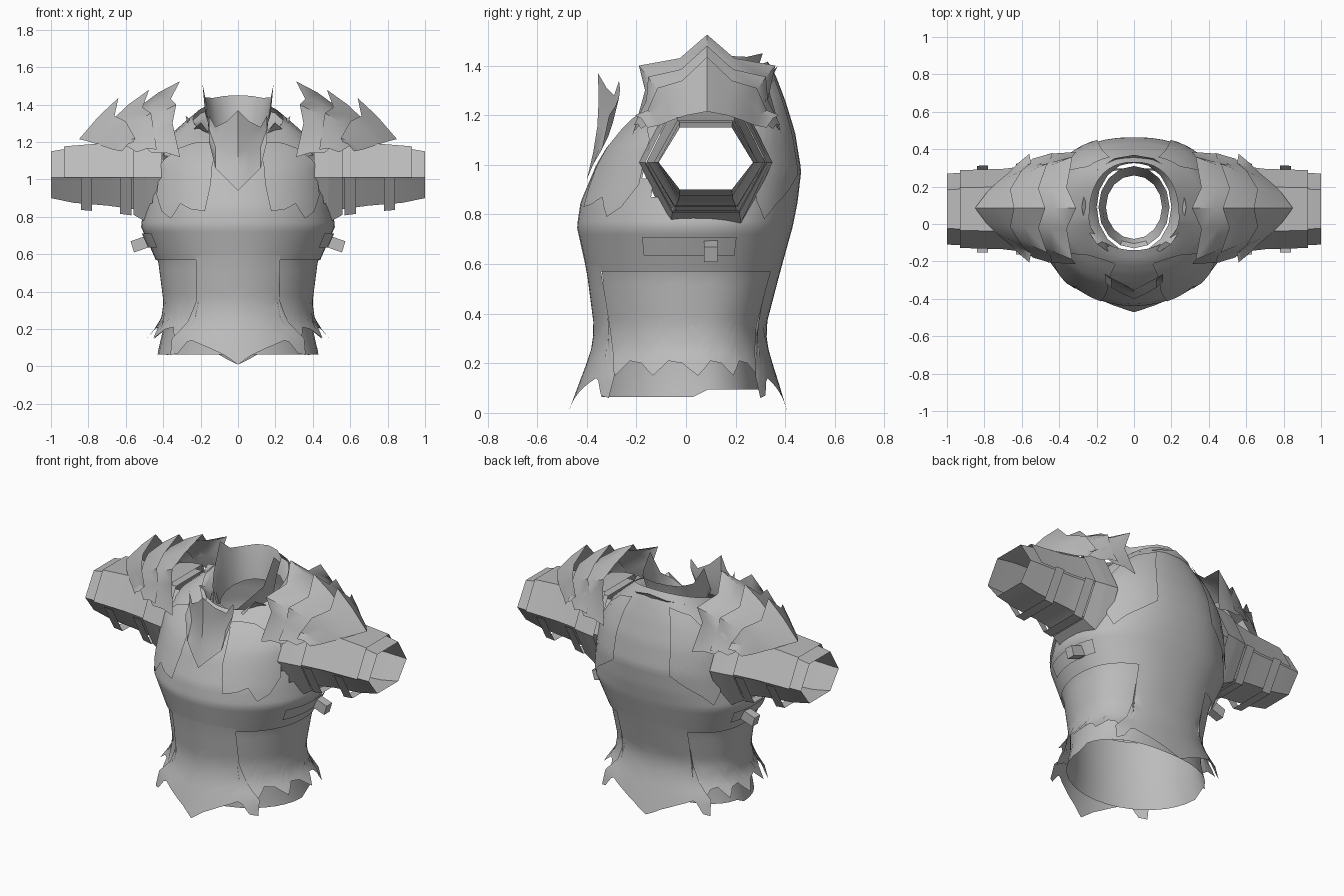
import bpy, bmesh, math
from mathutils import Vector

cube = bpy.data.objects.get("Cube")
if cube:
    bpy.data.objects.remove(cube)

GREY = (0.5, 0.5, 0.5, 1)
cloth = bpy.data.materials.new("plain grey")
cloth.use_nodes = True
cloth.diffuse_color = GREY
cloth.node_tree.nodes["Principled BSDF"].inputs["Base Color"].default_value = GREY


def grid(name, rows, closed=False, sharp=35, cut=None, centre=(0, .06, .8)):
    """Skin a list of equal-length point rows into an open shell."""
    bm = bmesh.new()
    vs = [[bm.verts.new(p) for p in row] for row in rows]
    n = len(rows[0])
    for a, b in zip(vs, vs[1:]):
        for i in range(n if closed else n - 1):
            j = (i + 1) % n
            bm.faces.new((a[i], a[j], b[j], b[i]))
    if cut:
        gone = [f for f in bm.faces if cut(f.calc_center_median())]
        bmesh.ops.delete(bm, geom=gone, context='FACES')
    bmesh.ops.remove_doubles(bm, verts=bm.verts, dist=.0005)
    bmesh.ops.recalc_face_normals(bm, faces=bm.faces)
    mid = Vector(centre)
    if sum(f.normal.dot(f.calc_center_median() - mid) * f.calc_area() for f in bm.faces) < 0:
        bmesh.ops.reverse_faces(bm, faces=bm.faces)
    return finish(name, bm, sharp)


def finish(name, bm, sharp):
    me = bpy.data.meshes.new(name)
    bm.to_mesh(me)
    bm.free()
    me.materials.append(cloth)
    ob = bpy.data.objects.new(name, me)
    bpy.context.collection.objects.link(ob)
    bpy.ops.object.select_all(action='DESELECT')
    ob.select_set(True)
    bpy.context.view_layer.objects.active = ob
    bpy.ops.object.shade_smooth_by_angle(angle=math.radians(sharp))
    return ob


def lerp(a, b, t):
    return tuple(p + (q - p) * t for p, q in zip(a, b))


SIDES = (("left", 1), ("right", -1))

# Jacket profile: height, half width, front depth, back depth
PROFILE = [(0, .52, .475, .41), (.15, .5, .42, .365), (.24, .425, .385, .335),
           (.34, .41, .37, .32), (.57, .44, .4, .38), (.75, .52, .44, .43),
           (.85, .5, .425, .45), (.98, .48, .37, .465), (1.1, .46, .32, .44),
           (1.2, .4, .26, .4), (1.28, .3, .2, .36), (1.32, .24, .14, .33)]


def oval(deg, w, front, back, yc=.03):
    s, c = math.sin(math.radians(deg)), math.cos(math.radians(deg))
    p = 1 if c > 0 else .85
    depth = front + yc if c > 0 else back - yc
    return (math.copysign(abs(s) ** p, s) * w,
            yc - math.copysign(abs(c) ** p, c) * depth)


def surf(deg, z, off=0):
    """Point on the jacket; angle runs from the front towards +x."""
    for a, b in zip(PROFILE, PROFILE[1:]):
        if z <= b[0]:
            break
    _, w, f, k = lerp(a, b, min(1, (z - a[0]) / (b[0] - a[0])))
    x, y = oval(deg, w + off, f + off, k + off)
    return (x, y, z - max(0, z - 1) * .3 * math.cos(math.radians(deg)))


def patch(name, cols, off=0, steps=10, sharp=35):
    """Piece lying on the jacket; columns are (angle, low, high)."""
    fine = [lerp(a, b, t) for a, b in zip(cols, cols[1:]) for t in (0, .5)] + [cols[-1]]
    return grid(name, [[surf(a, lo + (hi - lo) * i / steps, off) for a, lo, hi in fine]
                       for i in range(steps + 1)], sharp=sharp)


# Jacket body with open armholes
def armhole(c):
    return abs(c.x) > .25 and ((c.y - .07) / .23) ** 2 + ((c.z - 1) / .2) ** 2 < 1


heights = [.57 + .75 * i / 30 for i in range(31)]
grid("jacket_body", [[surf(i * 7.5, z) for i in range(48)] for z in heights],
     closed=True, cut=armhole)

# Undershirt hem
grid("undershirt", [[(*oval(i * 10, w, f, k), z + (.03 * (i % 36 > 9 and i < 27) if z < .1 else 0))
                     for i in range(36)]
                    for z, w, f, k in ((.065, .43, .34, .3), (.2, .4, .33, .29), (.5, .4, .34, .3))],
     closed=True)

# Pointed front and back flaps
half = [(0, .01, .6), (8, .06, .6), (18, .1, .6), (30, .14, .59), (33, .13, .35),
        (39, .07, .24), (45, .06, .15)]
flap = [(-a, lo, hi) for a, lo, hi in half[:0:-1]] + half
patch("front_flap", flap)
patch("back_flap", [(180 - a, lo, hi) for a, lo, hi in flap])

# Side panels with a ragged hem, plus the side strap and buckle
for side, s in SIDES:
    hem = [(28 + 8 * i, (.2, .19, .14)[i % 3] + .01, .6) for i in range(17)]
    patch(side + "_side_panel", [(s * a, lo, hi) for a, lo, hi in hem], off=-.012)
    patch(side + "_side_strap", [(s * a, .635, .71) for a in (64, 76, 88, 100, 112)],
          off=.012, steps=2)
    bm = bmesh.new()
    bmesh.ops.create_cube(bm, size=1)
    for v in bm.verts:
        x, y, z = v.co.x * .09, v.co.y * .055, v.co.z * .06
        v.co = (s * (.52 + x + z * .3), .1 + y, .655 + z - x * .35 * 1)
    if s < 0:
        bmesh.ops.reverse_faces(bm, faces=bm.faces)
    finish(side + "_buckle", bm, 30)

# Ragged chest and back yoke panels
LAPEL = [(17, .98, 1.26), (20, .83, 1.27), (29, .84, 1.27), (37, .87, 1.26),
         (43, .79, 1.25), (52, .83, 1.2), (60, .92, 1.12)]
YOKE = [(122, .86, 1.12), (130, .78, 1.2), (138, .84, 1.25), (150, .9, 1.26), (160, .96, 1.27)]
for side, s in SIDES:
    patch(side + "_chest_panel", [(s * a, lo, hi) for a, lo, hi in LAPEL], off=.014)
    patch(side + "_back_panel", [(s * a, lo, hi) for a, lo, hi in YOKE], off=.01)

# Standing breastplate at the throat
PLATE = [(0, -.4, .94, 1.37, -.355), (.06, -.375, 1.0, 1.31, -.32),
         (.12, -.34, 1.06, 1.28, -.29), (.155, -.31, 1.2, 1.34, -.27)]
cols = [(-x, *r) for x, *r in PLATE[:0:-1]] + PLATE
grid("breastplate", [[(x, y0 + (y1 - y0) * t + .02 * math.sin(math.pi * t), lo + (hi - lo) * t)
                      for x, y0, lo, hi, y1 in cols] for t in (0, .25, .5, .75, 1)])


# Neck collars: a tall inner one and a ragged outer one
def collar(name, low, high, tops):
    n = len(tops) - 1
    ring = tops + tops[-2:0:-1]
    rows = []
    for t in (0, .5, 1):
        row = []
        for i, top in enumerate(ring):
            a = math.pi * i / n
            w, d, z = lerp(low, high, t)
            row.append((math.sin(a) * w, .09 - math.cos(a) * d,
                        z - .05 * math.cos(a) + (top - z) * t))
        rows.append(row)
    grid(name, rows, closed=True, centre=(0, .09, 1.2))


collar("inner_collar", (.15, .17, 1.2), (.19, .22, 1.3),
       [1.25, 1.27, 1.33, 1.37, 1.51, 1.42, 1.4, 1.4, 1.4])
collar("outer_collar", (.2, .24, 1.23), (.28, .28, 1.3),
       [1.2, 1.22, 1.34, 1.27, 1.34, 1.28, 1.32, 1.33, 1.35])


# Six-sided sleeves with a top guard, straps and shoulder rings
def hexring(s, x, ry, lo, hi, off=0, cy=.08, cz=1.01):
    pts = [(-1, cz), (-.55, hi + off), (.55, hi + off), (1, cz), (.55, lo - off), (-.55, lo - off)]
    return [(s * x, cy + k * (ry + off), z) for k, z in pts]


SLEEVE = [(.4, .24, .77, 1.22), (.47, .23, .79, 1.22), (.55, .215, .84, 1.2),
          (.7, .2, .86, 1.18), (.88, .195, .875, 1.17), (1, .19, .9, 1.15)]


def sleeve_at(x):
    for a, b in zip(SLEEVE, SLEEVE[1:]):
        if x <= b[0]:
            return lerp(a, b, (x - a[0]) / (b[0] - a[0]))


for side, s in SIDES:
    mid = (s * .7, .08, 1.01)
    grid(side + "_sleeve", [hexring(s, *r) for r in SLEEVE], closed=True, centre=mid)
    grid(side + "_arm_guard", [hexring(s, *sleeve_at(x), off=.015)[:4] for x in (.5, .7, .93)],
         centre=mid)
    for label, x in (("inner", .6), ("outer", .81)):
        band = [hexring(s, *sleeve_at(x + d), off=.035) for d in (-.03, .03)]
        grid(f"{side}_{label}_strap", [r[3:] + r[:1] for r in band], centre=mid)
    for label, x, off in (("upper", .52, .03), ("lower", .45, .03)):
        band = [hexring(s, *sleeve_at(x + d), off=off) for d in (-.04, .04)]
        grid(f"{side}_{label}_shoulder_ring", band, closed=True, centre=mid)

# Overlapping spiked shoulder plates: half rows from crest to lower corner
FIRST = ([(.31, 0, 1.525), (.36, .11, 1.43), (.33, .275, 1.4), (.35, .25, 1.3), (.31, .3, 1.12)],
         [(.54, 0, 1.38), (.54, .1, 1.35), (.54, .19, 1.27), (.53, .24, 1.2), (.46, .29, 1.14)])
LAST = ([(.64, 0, 1.435), (.66, .1, 1.34), (.6, .2, 1.31), (.55, .24, 1.22), (.56, .29, 1.2)],
        [(.85, 0, 1.215), (.79, .08, 1.2), (.73, .14, 1.18), (.67, .19, 1.16), (.62, .24, 1.15)])
for side, s in SIDES:
    for k, label in enumerate(("inner", "middle", "outer")):
        edges = []
        for a, b in zip(FIRST, LAST):
            row = [lerp(p, q, k / 2) for p, q in zip(a, b)]
            edges.append([(s * x, .085 - y, z) for x, y, z in row[:0:-1]]
                         + [(s * x, .085 + y, z) for x, y, z in row])
        centre_row = [tuple(Vector(lerp(p, q, .5)) + Vector((0, 0, .012)))
                      for p, q in zip(*edges)]
        grid(f"{side}_{label}_shoulder_plate", [edges[0], centre_row, edges[1]],
             sharp=40, centre=(s * .5, .085, 1.0))
